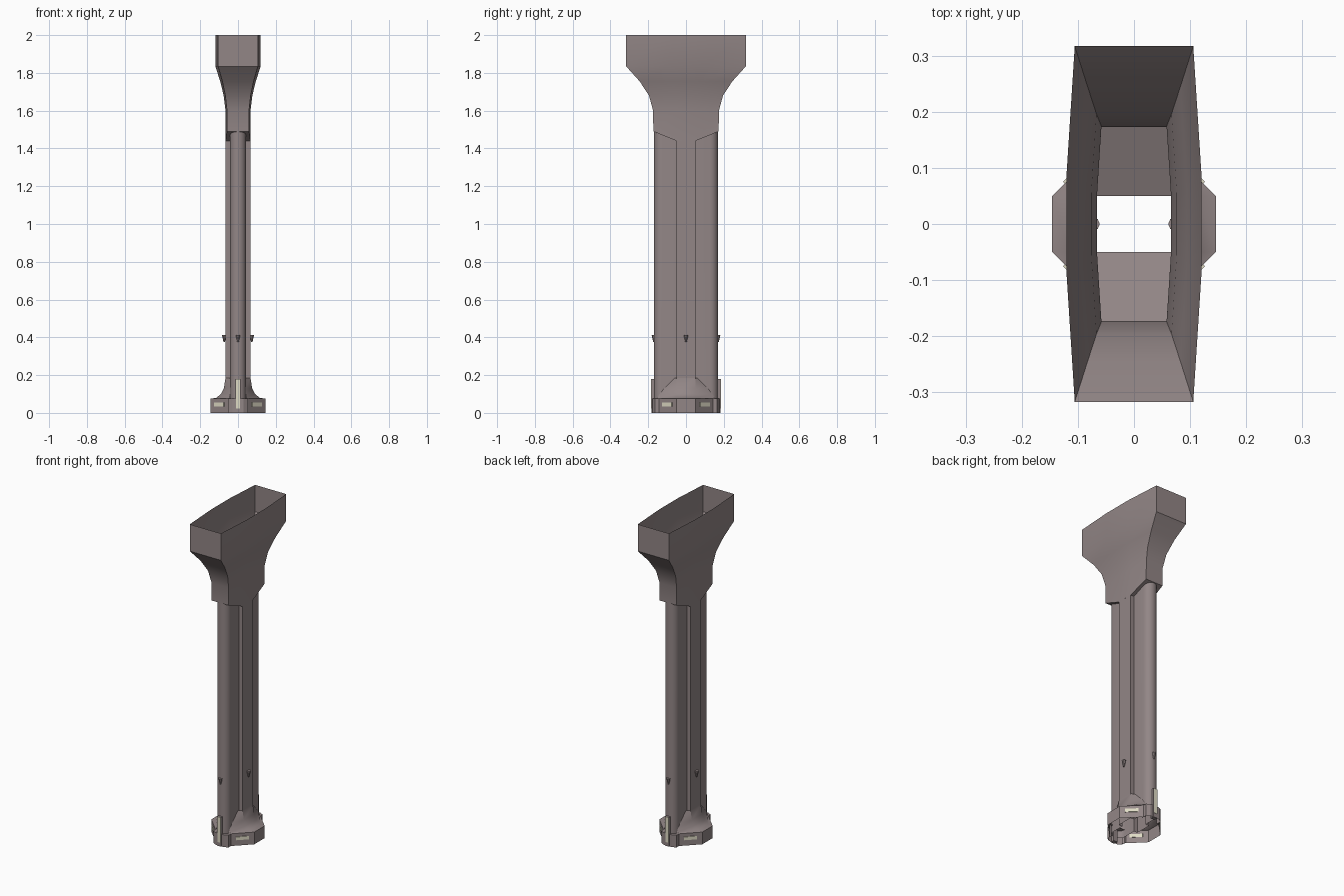
import bpy, bmesh, math
from mathutils import Matrix

if "Cube" in bpy.data.objects:
    bpy.data.objects.remove(bpy.data.objects["Cube"])


def material(name, rgb):
    m = bpy.data.materials.new(name)
    m.diffuse_color = (*rgb, 1)
    m.use_nodes = True
    m.node_tree.nodes["Principled BSDF"].inputs["Base Color"].default_value = m.diffuse_color
    return m


BODY = material("warm grey", (0.29, 0.24, 0.24))
LIGHT = material("cream light", (0.74, 0.71, 0.56))


def finish(name, bm, mat, recalc=True):
    bmesh.ops.remove_doubles(bm, verts=bm.verts, dist=1e-5)
    if recalc:
        bmesh.ops.recalc_face_normals(bm, faces=bm.faces)
    me = bpy.data.meshes.new(name)
    bm.to_mesh(me)
    bm.free()
    me.materials.append(mat)
    ob = bpy.data.objects.new(name, me)
    bpy.context.collection.objects.link(ob)
    bpy.context.view_layer.objects.active = ob
    ob.select_set(True)
    bpy.ops.object.shade_smooth_by_angle(angle=math.radians(30))
    ob.select_set(False)
    return ob


def loft(bm, rings, closed=True):
    """Skin a list of equal-length rings of 3D points."""
    vs = [[bm.verts.new(p) for p in r] for r in rings]
    n = len(rings[0])
    for a, b in zip(vs, vs[1:]):
        for i in range(n if closed else n - 1):
            j = (i + 1) % n
            bm.faces.new((a[i], a[j], b[j], b[i]))
    return vs


def four_way(quad):
    """Mirror a quadrant outline (from +x side to +y end) into a full loop."""
    out = list(quad)
    out += [(-x, y) for x, y in reversed(quad)]
    out += [(-x, -y) for x, y in quad]
    out += [(x, -y) for x, y in reversed(quad)]
    return [p for i, p in enumerate(out) if p != out[i - 1]]


def box(name, size, centre, mat, turn=0):
    bm = bmesh.new()
    m = Matrix.Translation(centre) @ Matrix.Rotation(turn, 4, 'Z') @ Matrix.Diagonal((*size, 1))
    bmesh.ops.create_cube(bm, size=1, matrix=m)
    return finish(name, bm, mat)


# slope of the hopper underside
def slope(y):
    return 1.44 + max(0, abs(y) - 0.05) * 0.05 / 0.123


# flared open hopper: (z, half depth, half width)
bm = bmesh.new()
rings = []
for z, hy, hx in [(None, 0.173, 0.066), (1.60, 0.174, 0.066), (1.68, 0.196, 0.076),
                  (1.755, 0.245, 0.094), (1.835, 0.317, 0.12), (2.0, 0.317, 0.12)]:
    loop = four_way([(hx, hy * 0.29), (hx * 0.88, hy)])
    rings.append([(x, y, slope(y) if z is None else z) for x, y in loop])
vs = loft(bm, rings)[0]
bm.faces.new(vs[0:4])      # sloping underside, back
bm.faces.new(vs[4:8])      # sloping underside, front
finish("hopper", bm, BODY)

# hollow shaft: flat middle slab with a rounded lobe at each end
quad = [(0.066, 0.05), (0.042, 0.05)]
quad += [(0.042 * math.cos(a), 0.128 + 0.042 * math.sin(a))
         for a in [math.pi / 2 * i / 6 for i in range(6)]]
quad.append((0.0, 0.17))
loop = four_way(quad)
bm = bmesh.new()
loft(bm, [[(x, y, 0.03) for x, y in loop], [(x, y, slope(y)) for x, y in loop]])
finish("shaft", bm, BODY)

# flared foot on both wide sides: (z, half width, reach along the lobe)
for s, side in ((1, "right"), (-1, "left")):
    bm = bmesh.new()
    rings = []
    for z, x, y in [(0, 0.146, 0.154), (0.075, 0.146, 0.154), (0.08, 0.115, 0.15),
                    (0.10, 0.09, 0.14), (0.13, 0.075, 0.115), (0.185, 0.066, 0.06)]:
        rings.append([(s * 0.042, -s * y, z), (s * x, -s * 0.05, z),
                      (s * x, s * 0.05, z), (s * 0.042, s * y, z)])
    loft(bm, rings, closed=False)
    finish("foot_" + side, bm, BODY, recalc=False)

# end collars, upright fins and their light strips
for s, end in ((1, "back"), (-1, "front")):
    outline = [(0.052, 0.13), (0.052, 0.165), (0.03, 0.178),
               (-0.03, 0.178), (-0.052, 0.165), (-0.052, 0.13)]
    outline = [(x * s, y * s) for x, y in outline]
    bm = bmesh.new()
    top = loft(bm, [[(x, y, z) for x, y in outline] for z in (0, 0.075)], closed=False)[1]
    bm.faces.new(top)
    bmesh.ops.recalc_face_normals(bm, faces=bm.faces)
    finish("collar_" + end, bm, BODY, recalc=False)
    box("fin_" + end, (0.026, 0.025, 0.18), (0, s * 0.1705, 0.09), BODY)
    box("fin_light_" + end, (0.022, 0.004, 0.155), (0, s * 0.183, 0.102), LIGHT)

# light plates on the diagonal foot faces
for sx in (1, -1):
    for sy in (1, -1):
        box("foot_light", (0.006, 0.072, 0.02), (sx * 0.099, sy * 0.099, 0.045),
            LIGHT, sx * sy * math.pi / 4)

# small tapered studs around the shaft
for x, y in ((0.073, 0), (-0.073, 0), (0, 0.17), (0, -0.17)):
    bm = bmesh.new()
    bmesh.ops.create_cone(bm, cap_ends=True, segments=8, radius1=0.004, radius2=0.012,
                          depth=0.038, matrix=Matrix.Translation((x, y, 0.394)))
    finish("stud", bm, BODY)
